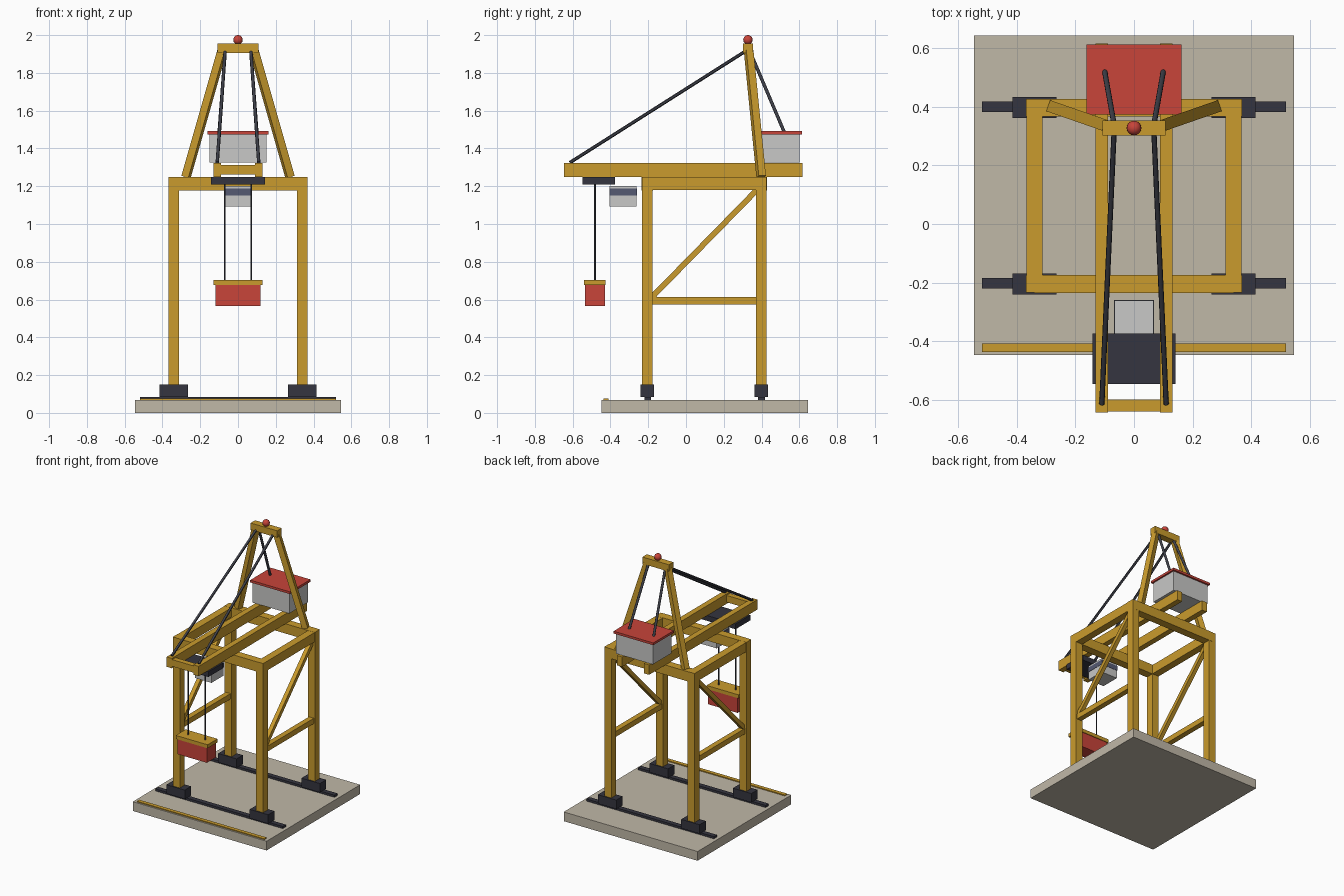
import bpy
from mathutils import Vector

cube = bpy.data.objects.get("Cube")
if cube:
    bpy.data.objects.remove(cube, do_unlink=True)


def material(name, r, g, b):
    m = bpy.data.materials.new(name)
    m.use_nodes = True
    m.diffuse_color = (r, g, b, 1)
    m.node_tree.nodes["Principled BSDF"].inputs["Base Color"].default_value = (r, g, b, 1)
    return m


yellow = material("crane yellow", 0.59, 0.33, 0.026)
red = material("signal red", 0.58, 0.058, 0.042)
concrete = material("concrete", 0.53, 0.48, 0.39)
dark = material("dark steel", 0.035, 0.035, 0.05)
cable = material("cable grey", 0.05, 0.053, 0.07)
grey = material("cabin grey", 0.58, 0.58, 0.57)
glass = material("window glass", 0.09, 0.1, 0.17)


def finish(name, mat):
    ob = bpy.context.object
    ob.name = name
    ob.data.materials.append(mat)
    return ob


def box(name, mat, x, y, z):
    """Box spanning the (low, high) pairs x, y and z."""
    spans = (x, y, z)
    bpy.ops.mesh.primitive_cube_add(size=1, location=[(a + b) / 2 for a, b in spans])
    ob = finish(name, mat)
    ob.scale = [b - a for a, b in spans]
    return ob


def around(c, width):
    return (c - width / 2, c + width / 2)


def strut(name, mat, start, end, width, round_bar=False):
    """Square beam or round rod between two points."""
    start, end = Vector(start), Vector(end)
    axis = end - start
    if round_bar:
        bpy.ops.mesh.primitive_cylinder_add(vertices=12, radius=width / 2, depth=axis.length)
    else:
        bpy.ops.mesh.primitive_cube_add(size=1)
        bpy.context.object.scale = (width, width, axis.length)
    ob = finish(name, mat)
    ob.location = (start + end) / 2
    ob.rotation_euler = axis.to_track_quat('Z', 'Y').to_euler()
    if round_bar:
        bpy.ops.object.shade_smooth_by_angle()
    return ob


SIDES = (("right", -1), ("left", 1))
ROWS = (("front", -0.205), ("back", 0.398))
LEG_X, LEG_W = 0.34, 0.057

# Quay slab and painted edge line
box("quay_slab", concrete, (-0.546, 0.546), (-0.447, 0.645), (0, 0.068))
box("quay_edge_line", yellow, (-0.52, 0.52), around(-0.423, 0.028), (0.068, 0.075))

# Rails, wheel bogies, portal legs and cross beams
for row, y in ROWS:
    box(row + "_rail", dark, (-0.52, 0.52), around(y + 0.002, 0.036), (0.068, 0.084))
    box(row + "_portal_beam", yellow, around(0, 2 * LEG_X), around(y, 0.06), (1.178, 1.25))
    for side, s in SIDES:
        x = s * LEG_X
        box(f"{row}_{side}_bogie", dark, around(x, 0.15), around(y, 0.073), (0.084, 0.15))
        box(f"{row}_{side}_leg", yellow, around(x, LEG_W), around(y, LEG_W), (0.15, 1.25))

# Trolley, cabin, spreader and container
box("trolley", dark, (-0.142, 0.142), (-0.547, -0.375), (1.21, 1.249))
box("cabin", grey, (-0.067, 0.067), (-0.404, -0.262), (1.092, 1.2))
box("cabin_window_band", glass, (-0.069, 0.069), (-0.406, -0.26), (1.152, 1.187))
box("spreader", yellow, (-0.13, 0.13), (-0.54, -0.425), (0.678, 0.704))
box("container", red, (-0.12, 0.12), (-0.534, -0.43), (0.566, 0.678))

# Machinery house
box("machinery_house", grey, (-0.15, 0.15), (0.385, 0.6), (1.325, 1.478))
box("machinery_roof", red, (-0.162, 0.162), (0.374, 0.613), (1.475, 1.492))

# Boom tie, tower head and beacon
box("boom_front_tie", yellow, (-0.1, 0.1), (-0.64, -0.6), (1.262, 1.312))
box("tower_head", yellow, (-0.108, 0.108), (0.302, 0.354), (1.905, 1.955))
bpy.ops.mesh.primitive_uv_sphere_add(segments=16, ring_count=10, radius=0.025,
                                     location=(0, 0.328, 1.975))
finish("beacon", red)
bpy.ops.object.shade_smooth_by_angle()

# Mirrored side framing, boom girders, tower legs and cables
for side, s in SIDES:
    x = s * LEG_X
    box(side + "_portal_side_beam", yellow, around(x, 0.055), (-0.205, 0.398), (1.18, 1.249))
    box(side + "_sill_beam", yellow, around(x, 0.04), (-0.2, 0.39), (0.574, 0.614))
    strut(side + "_diagonal_brace", yellow, (x, -0.19, 0.603), (x, 0.38, 1.185), 0.03)
    box(side + "_boom_girder", yellow, around(s * 0.11, 0.042), (-0.645, 0.617), (1.25, 1.323))
    strut(side + "_tower_leg", yellow, (s * 0.275, 0.398, 1.25), (s * 0.085, 0.332, 1.915), 0.04)
    strut(side + "_front_stay", cable, (s * 0.068, 0.315, 1.915), (s * 0.11, -0.615, 1.325), 0.018, True)
    strut(side + "_back_stay", cable, (s * 0.068, 0.34, 1.91), (s * 0.1, 0.52, 1.487), 0.018, True)
    strut(side + "_hoist_cable", cable, (s * 0.07, -0.482, 0.7), (s * 0.07, -0.482, 1.215), 0.01, True)
